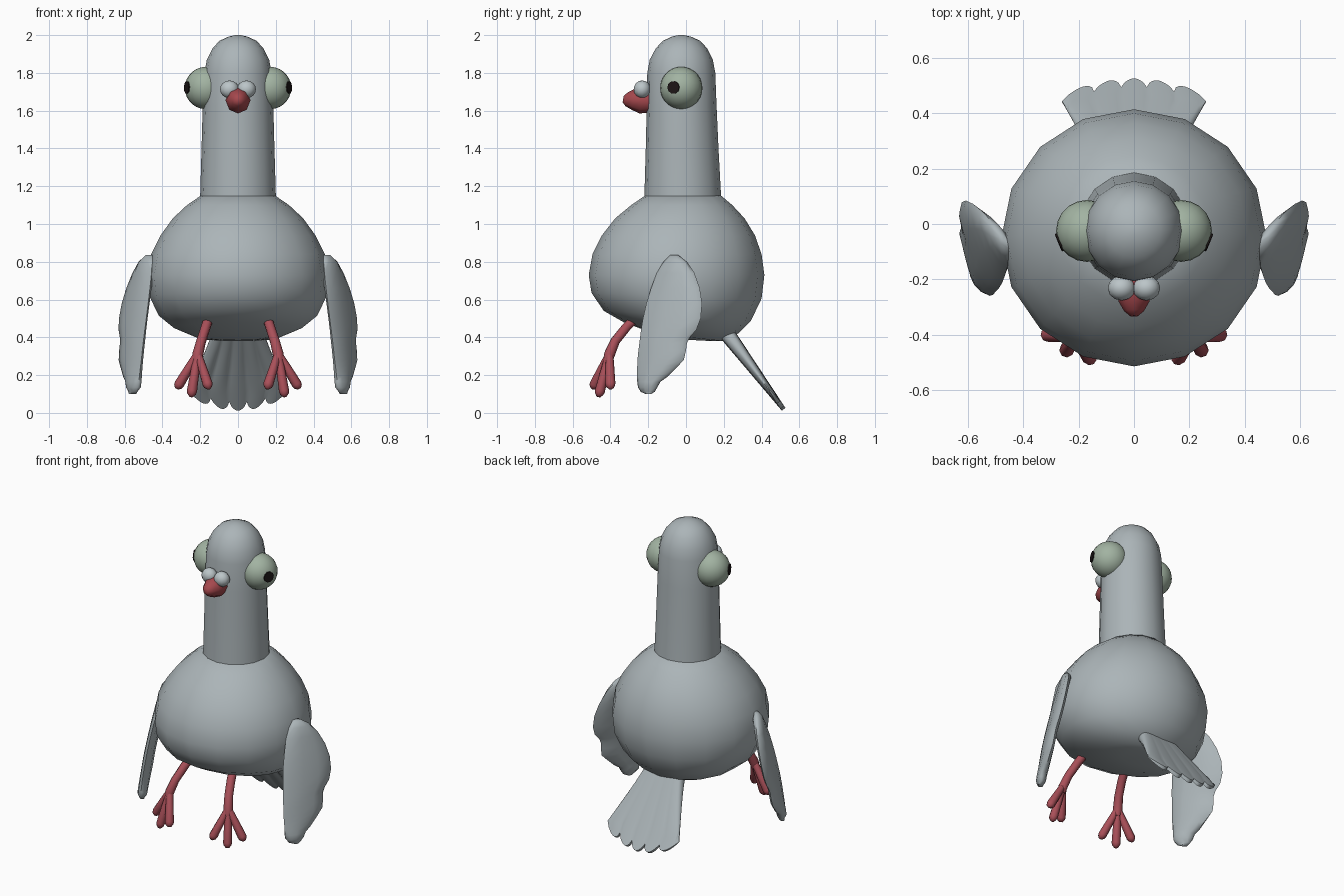
import bpy, bmesh, math
from mathutils import Vector

if "Cube" in bpy.data.objects:
    bpy.data.objects.remove(bpy.data.objects["Cube"])


def material(name, rgb):
    m = bpy.data.materials.new(name)
    m.diffuse_color = (*rgb, 1)
    m.use_nodes = True
    m.node_tree.nodes["Principled BSDF"].inputs["Base Color"].default_value = m.diffuse_color
    return m


GREY = material("feather_grey", (0.41, 0.46, 0.48))
PALE = material("pale_grey", (0.50, 0.56, 0.58))
RED = material("leg_red", (0.40, 0.08, 0.10))
BEAK = material("beak_red", (0.38, 0.065, 0.075))
GREEN = material("eye_green", (0.36, 0.45, 0.36))
BLACK = material("pupil_black", (0.012, 0.008, 0.008))


def finish(name, bm, mat, angle=60):
    bmesh.ops.recalc_face_normals(bm, faces=bm.faces)
    me = bpy.data.meshes.new(name)
    bm.to_mesh(me)
    bm.free()
    me.materials.append(mat)
    ob = bpy.data.objects.new(name, me)
    bpy.context.collection.objects.link(ob)
    bpy.ops.object.select_all(action='DESELECT')
    ob.select_set(True)
    bpy.context.view_layer.objects.active = ob
    bpy.ops.object.shade_smooth_by_angle(angle=math.radians(angle))
    return ob


def loft(name, rings, mat, angle=60):
    """Skin a list of closed rings and cap both ends."""
    bm = bmesh.new()
    vs = [[bm.verts.new(p) for p in r] for r in rings]
    n = len(vs[0])
    for a, b in zip(vs, vs[1:]):
        for i in range(n):
            j = (i + 1) % n
            bm.faces.new((a[i], a[j], b[j], b[i]))
    bm.faces.new(vs[0])
    bm.faces.new(vs[-1])
    return finish(name, bm, mat, angle)


def oval(z, rx, y0, y1, n=16, tilt=0.0):
    """Horizontal oval from y0 to y1; tilt raises its front."""
    yc, ry = (y0 + y1) / 2, (y1 - y0) / 2
    return [(rx * math.sin(t), yc + ry * math.cos(t), z - tilt * math.cos(t))
            for t in (2 * math.pi * i / n for i in range(n))]


def ball(name, centre, scale, mat, seg=16, rings=10):
    bm = bmesh.new()
    bmesh.ops.create_uvsphere(bm, u_segments=seg, v_segments=rings, radius=1)
    for v in bm.verts:
        v.co = Vector(centre) + Vector(v.co[i] * scale[i] for i in range(3))
    return finish(name, bm, mat)


def tube(name, pts, radii, mat, n=8):
    pts = [Vector(p) for p in pts]
    rings = []
    for i, p in enumerate(pts):
        d = (pts[min(i + 1, len(pts) - 1)] - pts[max(i - 1, 0)]).normalized()
        u = d.cross(Vector((0, 1, 0.3))).normalized()
        w = d.cross(u)
        rings.append([p + radii[i] * (u * math.cos(t) + w * math.sin(t))
                      for t in (2 * math.pi * k / n for k in range(n))])
    return loft(name, rings, mat)


# Body: egg shape with a tilted underside
loft("body", [oval(*r[:4], tilt=r[4]) for r in (
    (0.385, 0.10, -0.05, 0.14, 0.005), (0.40, 0.22, -0.17, 0.20, 0.02),
    (0.45, 0.34, -0.33, 0.275, 0.03), (0.515, 0.42, -0.435, 0.345, 0.025),
    (0.62, 0.47, -0.50, 0.40, 0.015), (0.73, 0.48, -0.515, 0.415, 0),
    (0.84, 0.46, -0.495, 0.40, 0), (0.94, 0.41, -0.445, 0.365, 0),
    (1.03, 0.345, -0.375, 0.31, 0), (1.10, 0.27, -0.29, 0.245, 0),
    (1.155, 0.19, -0.21, 0.18, 0))], GREY)

# Neck and head: one tapering column with a domed top
loft("neck_and_head", [oval(*r) for r in (
    (1.08, 0.203, -0.222, 0.19), (1.16, 0.20, -0.22, 0.185),
    (1.40, 0.193, -0.213, 0.172), (1.62, 0.187, -0.208, 0.162),
    (1.80, 0.178, -0.205, 0.155), (1.87, 0.165, -0.192, 0.142),
    (1.93, 0.135, -0.16, 0.112), (1.97, 0.098, -0.122, 0.075),
    (1.992, 0.05, -0.074, 0.026), (2.0, 0.015, -0.04, -0.01))], GREY)

# Beak: stubby drooping cone
loft("beak", [[(rx * math.sin(t), y + 0.15 * rz * math.cos(t), z + rz * math.cos(t))
               for t in (math.pi * i / 4 for i in range(8))]
              for y, z, rx, rz in (
    (-0.19, 1.655, 0.06, 0.065), (-0.235, 1.655, 0.066, 0.07),
    (-0.28, 1.66, 0.056, 0.055), (-0.315, 1.66, 0.036, 0.036),
    (-0.333, 1.66, 0.014, 0.016))], BEAK)

# Wing rows: height, front edge, rear edge (scalloped lower down)
WING = ((0.835, -0.085, -0.04), (0.80, -0.12, 0.005), (0.74, -0.155, 0.045),
        (0.66, -0.185, 0.073), (0.58, -0.21, 0.085), (0.50, -0.228, 0.078),
        (0.44, -0.238, 0.055), (0.40, -0.243, 0.02), (0.37, -0.247, 0.005),
        (0.33, -0.252, 0.0), (0.28, -0.257, -0.012), (0.25, -0.258, -0.04),
        (0.22, -0.259, -0.07), (0.19, -0.26, -0.10), (0.165, -0.258, -0.135),
        (0.135, -0.254, -0.152), (0.112, -0.24, -0.165), (0.10, -0.215, -0.185))


def wing_ring(side, z, y0, y1):
    t = 0.83 - z
    thick = 0.034 if 0.12 < z < 0.82 else 0.018
    ring = []
    for i in range(10):
        a = 2 * math.pi * i / 10
        y = (y0 + y1) / 2 + (y1 - y0) / 2 * math.cos(a)
        x = 0.455 + 0.32 * t - 0.16 * t * t + 0.45 * (y + 0.1)
        ring.append((side * (x + thick * math.sin(a)), y, z))
    return ring


for side, tag in ((1, "right"), (-1, "left")):
    loft(tag + "_wing", [wing_ring(side, *r) for r in WING], GREY)

    # Bulging eye with a flat pupil
    eye = Vector((side * 0.17, -0.025, 1.72))
    ball(tag + "_eye", eye, (0.112, 0.112, 0.112), GREEN, 20, 14)
    d = Vector((side * 0.92, -0.38, 0.03)).normalized()
    pupil = tube(tag + "_pupil", [eye + d * 0.102, eye + d * 0.112], (0.034, 0.034), BLACK, 10)

    # Fleshy lump above the beak
    ball(tag + "_cere", (side * 0.045, -0.232, 1.713), (0.05, 0.045, 0.047), PALE, 12, 8)

    # Leg and three toes
    tube(tag + "_leg", [(side * x, y, z) for x, y, z in (
        (0.155, -0.27, 0.50), (0.17, -0.315, 0.455), (0.195, -0.375, 0.38),
        (0.213, -0.405, 0.31), (0.217, -0.415, 0.27))],
        (0.026, 0.026, 0.026, 0.029, 0.024), RED)
    for toe, tip in (("inner", (0.157, -0.49, 0.14)), ("middle", (0.246, -0.46, 0.10)),
                     ("outer", (0.318, -0.40, 0.14))):
        a = Vector((side * 0.213, -0.405, 0.315))
        b = Vector((side * tip[0], tip[1], tip[2]))
        tube(f"{tag}_{toe}_toe", [a, a.lerp(b, 0.5), a.lerp(b, 0.93), b, b + (b - a) * 0.07],
             (0.02, 0.024, 0.027, 0.023, 0.01), RED)

# Tail: fan of five rounded feathers, ribbed underneath
rings = []
COLS = 40
for c in range(COLS + 1):
    u = -1 + 2 * c / COLS
    rib = abs(math.cos(2.5 * math.pi * u))
    edge = math.sqrt(max(0.0, 1 - abs(u) ** 6))
    length = 0.545 - 0.075 * u * u - 0.05 * (1 - rib ** 0.6)
    upper, lower = [], []
    for k in range(7):
        f = k / 6
        s = length * f
        width = 0.125 + 0.135 * min(1, s / 0.42) ** 1.1 - 0.03 * max(0, s - 0.42) / 0.08
        half = (0.045 - 0.033 * f) * (0.25 + 0.75 * edge)
        y, z = 0.19 + 0.60 * s, 0.455 - 0.80 * s
        x = u * width
        upper.append((x, y + 0.8 * half, z + 0.6 * half))
        under = half * (1 - 0.45 * (1 - rib) * min(1, 2 * f))
        lower.append((x, y - 0.8 * under, z - 0.6 * under))
    rings.append(upper + lower[::-1])
loft("tail", rings, GREY)
